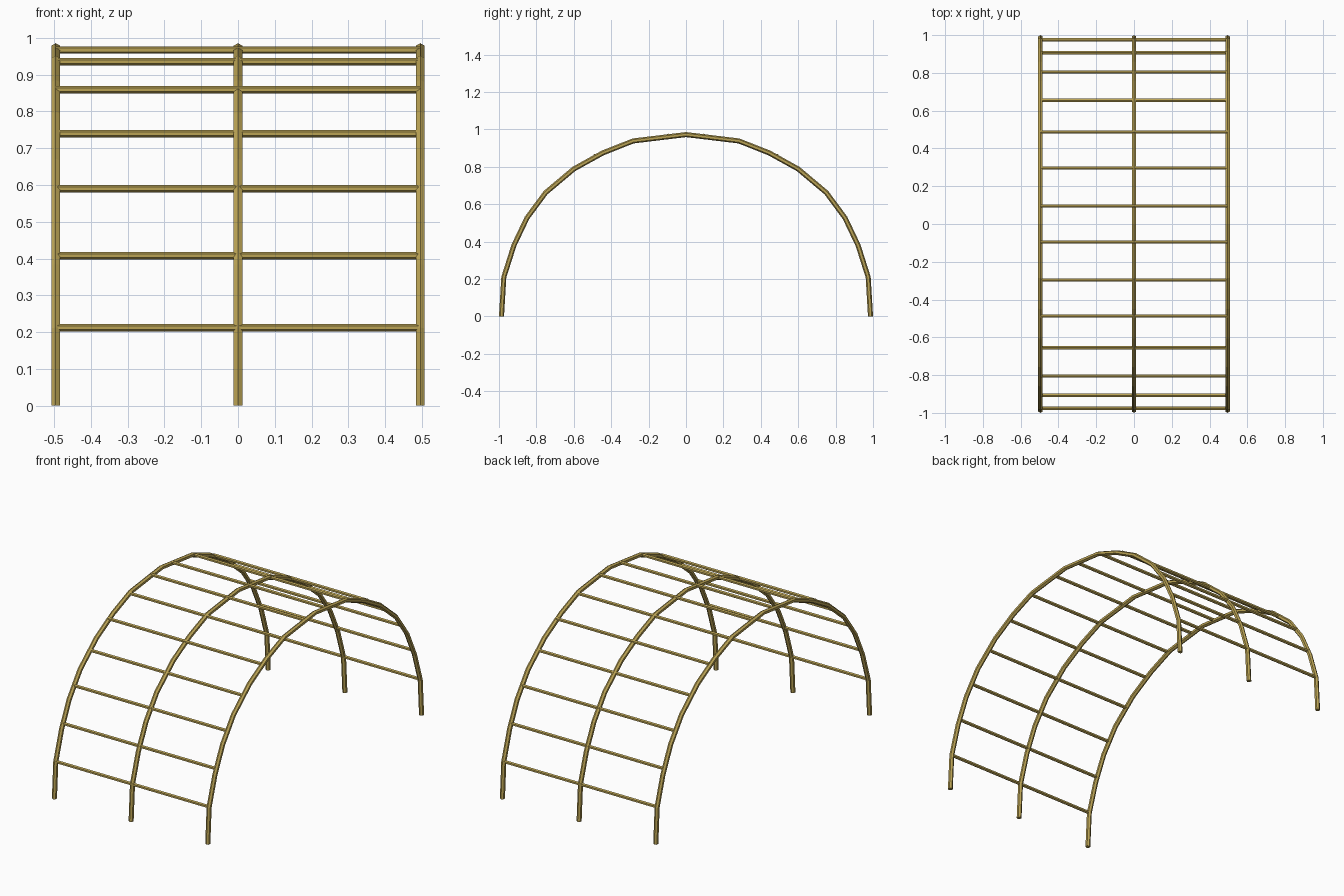
import bpy, bmesh, math
from mathutils import Vector

cube = bpy.data.objects.get("Cube")
if cube:
    bpy.data.objects.remove(cube, do_unlink=True)

# One painted-metal colour
paint = bpy.data.materials.new("golden_khaki_paint")
paint.use_nodes = True
colour = (0.50, 0.37, 0.09, 1)
paint.diffuse_color = colour
paint.node_tree.nodes["Principled BSDF"].inputs["Base Color"].default_value = colour

SIDES = 6


def sweep_tube(name, path, side, radius, end_dir=None):
    """Six-sided capped tube along a planar path; side is the plane's normal."""
    path = [Vector(p) for p in path]
    side = Vector(side)
    bm = bmesh.new()
    rings = []
    last = len(path) - 1
    for i, p in enumerate(path):
        tangent = path[min(i + 1, last)] - path[max(i - 1, 0)]
        if end_dir and i in (0, last):
            tangent = Vector(end_dir) * (1 if i == 0 else -1)
        normal = tangent.normalized().cross(side)
        ring = []
        for k in range(SIDES):
            a = math.tau * k / SIDES
            ring.append(bm.verts.new(p + radius * (math.cos(a) * normal + math.sin(a) * side)))
        rings.append(ring)
    for r0, r1 in zip(rings, rings[1:]):
        for k in range(SIDES):
            j = (k + 1) % SIDES
            bm.faces.new((r0[k], r0[j], r1[j], r1[k]))
    bm.faces.new(rings[0])
    bm.faces.new(rings[-1])
    bmesh.ops.recalc_face_normals(bm, faces=bm.faces)
    mesh = bpy.data.meshes.new(name)
    bm.to_mesh(mesh)
    bm.free()
    mesh.materials.append(paint)
    obj = bpy.data.objects.new(name, mesh)
    bpy.context.collection.objects.link(obj)
    return obj


# Arches: half profile (y, z) from foot to crown, mirrored front to back
half = [(0.9865, 0), (0.974, 0.21), (0.92, 0.38), (0.85, 0.527), (0.75, 0.662),
        (0.60, 0.788), (0.445, 0.874), (0.283, 0.938), (0, 0.972)]
profile = [(-y, z) for y, z in half] + half[-2::-1]
ARCH_X = 0.4955
for label, x in (("right", -ARCH_X), ("middle", 0), ("left", ARCH_X)):
    sweep_tube(label + "_arch", [(x, y, z) for y, z in profile], (1, 0, 0), 0.0135, (0, 0, 1))

# Rungs: bars across all the arches, mirrored front to back
rungs = [(0.975, 0.212), (0.907, 0.408), (0.805, 0.59), (0.655, 0.739),
         (0.487, 0.859), (0.296, 0.935), (0.095, 0.967)]
for n, (y, z) in enumerate(rungs, 1):
    for label, s in (("front", -1), ("back", 1)):
        sweep_tube(f"{label}_rung_{n}", [(-ARCH_X, s * y, z), (ARCH_X, s * y, z)],
                   (0, 1, 0), 0.01)
